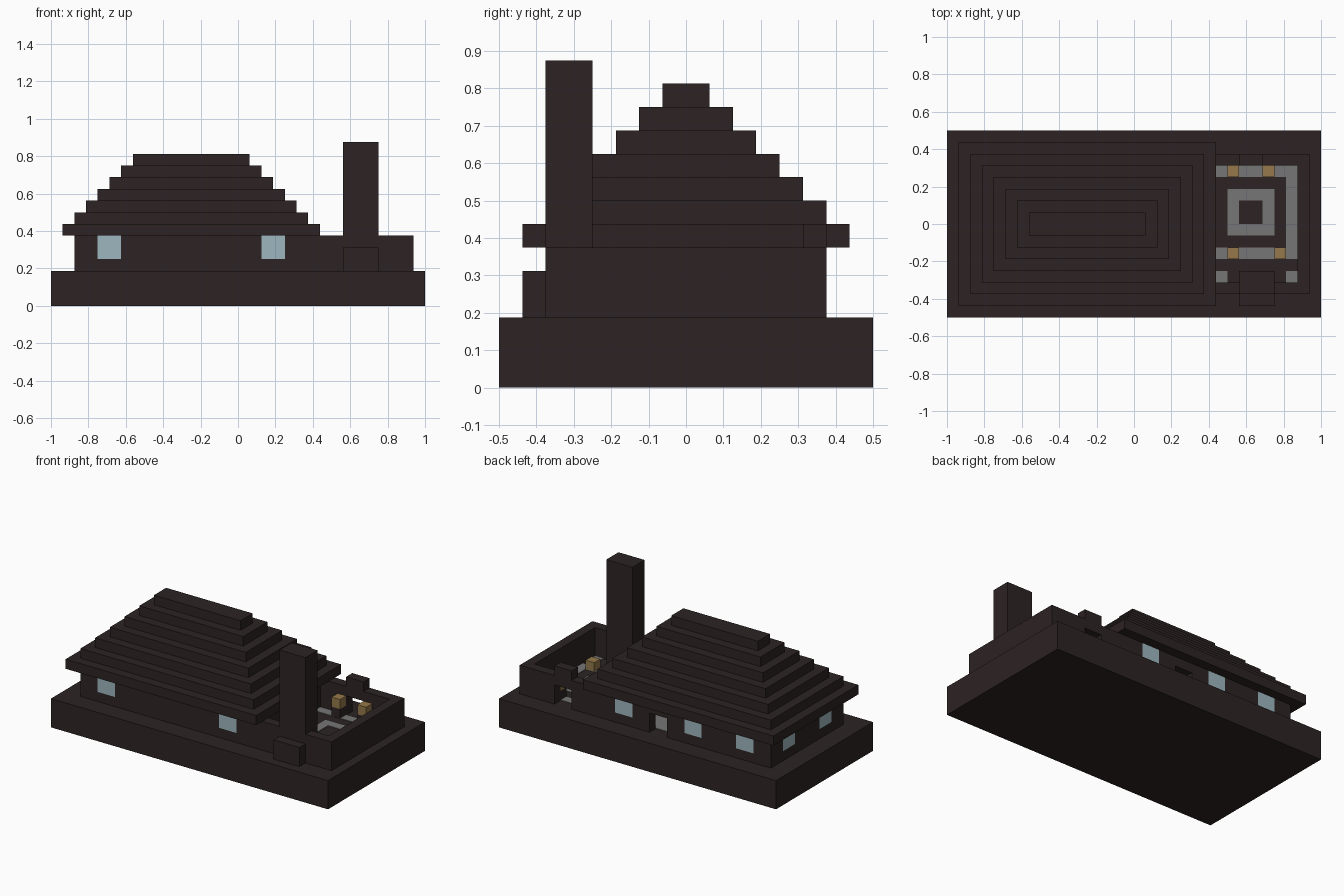
import bpy, bmesh

U = 1 / 16  # one block of the building grid

cube = bpy.data.objects.get("Cube")
if cube:
    bpy.data.objects.remove(cube, do_unlink=True)


def material(name, rgb):
    m = bpy.data.materials.new(name)
    m.use_nodes = True
    m.diffuse_color = (*rgb, 1)
    m.node_tree.nodes["Principled BSDF"].inputs["Base Color"].default_value = (*rgb, 1)
    return m


DARK = material("dark_stone", (0.026, 0.017, 0.017))
GLASS = material("pale_blue_glass", (0.34, 0.47, 0.52))
GREY = material("grey_paving", (0.18, 0.18, 0.18))
TAN = material("tan_lantern", (0.30, 0.19, 0.07))


def blocks(name, mat, boxes):
    """One object from boxes given as (x0, x1, y0, y1, z0, z1) in grid blocks."""
    bm = bmesh.new()
    for x0, x1, y0, y1, z0, z1 in boxes:
        verts = bmesh.ops.create_cube(bm, size=1)["verts"]
        for v in verts:
            v.co.x = (x1 if v.co.x > 0 else x0) * U
            v.co.y = (y1 if v.co.y > 0 else y0) * U
            v.co.z = (z1 if v.co.z > 0 else z0) * U
    mesh = bpy.data.meshes.new(name)
    bm.to_mesh(mesh)
    bm.free()
    mesh.materials.append(mat)
    obj = bpy.data.objects.new(name, mesh)
    bpy.context.collection.objects.link(obj)
    return obj


BOTTOM, TOP = 3, 6  # wall foot and wall head


def wall(name, along_x, start, end, depth, windows=(), doors=()):
    """Wall one block thick, with two-block windows and doors starting at the given places."""
    def place(a, b, z0, z1):
        if along_x:
            return (a, b, depth, depth + 1, z0, z1)
        return (depth, depth + 1, a, b, z0, z1)

    solid, cursor = [], start
    for a in sorted([*windows, *doors]):
        solid.append(place(cursor, a, BOTTOM, TOP))
        if a in windows:
            solid.append(place(a, a + 2, BOTTOM, BOTTOM + 1))
        else:
            solid.append(place(a, a + 2, TOP - 1, TOP))
        cursor = a + 2
    solid.append(place(cursor, end, BOTTOM, TOP))
    blocks(name, DARK, solid)
    if windows:
        blocks(name + "_windows", GLASS,
               [place(a, a + 2, BOTTOM + 1, TOP) for a in windows])


# Ground slab
blocks("base_slab", DARK, [(-16, 16, -8, 8, 0, BOTTOM)])

# House and courtyard walls
wall("front_wall", True, -14, 15, -6, windows=(-12, 2))
wall("back_wall", True, -14, 15, 5, windows=(-12, -6, 2), doors=(-2, 9))
wall("house_end_wall", False, -5, 5, -14, windows=(-4, 2))
wall("dividing_wall", False, -5, 5, 5)
wall("courtyard_end_wall", False, -5, 5, 14)
blocks("gate_cap", DARK, [(9, 11, 5, 6, TOP, TOP + 1)])

# Stepped hip roof
for i in range(7):
    blocks(f"roof_step_{i + 1}", DARK,
           [(-15 + i, 7 - i, -7 + i, 7 - i, TOP + i, TOP + i + 1)])

# Chimney and its outer hearth
blocks("chimney", DARK, [(9, 12, -6, -4, BOTTOM, 14)])
blocks("hearth_back", DARK, [(9, 12, -7, -6, BOTTOM, 5)])


# Thin paving on the slab
def paving(name, areas):
    blocks(name, GREY, [(*area, BOTTOM, BOTTOM + 0.06) for area in areas])


paving("house_floor", [(-13, 5, -5, 5)])
paving("courtyard_path", [(6, 14, 4, 5), (13, 14, -3, 4), (6, 13, -3, -2)])
paving("courtyard_corners", [(6, 8, -5, -4), (13, 14, -5, -4)][1:] + [(7, 8, -5, -4)])
paving("paved_ring", [(8, 12, 2, 3), (8, 12, -1, 0), (8, 9, 0, 2), (11, 12, 0, 2)])

# Lanterns, the back pair on posts
for x in (8, 11):
    blocks("lantern_post", DARK, [(x, x + 1, 4, 5, BOTTOM, BOTTOM + 1)])
    blocks("back_lantern", TAN, [(x, x + 1, 4, 5, BOTTOM + 1, BOTTOM + 2)])
for x in (8, 12):
    blocks("front_lantern", TAN, [(x, x + 1, -3, -2, BOTTOM, BOTTOM + 1)])
